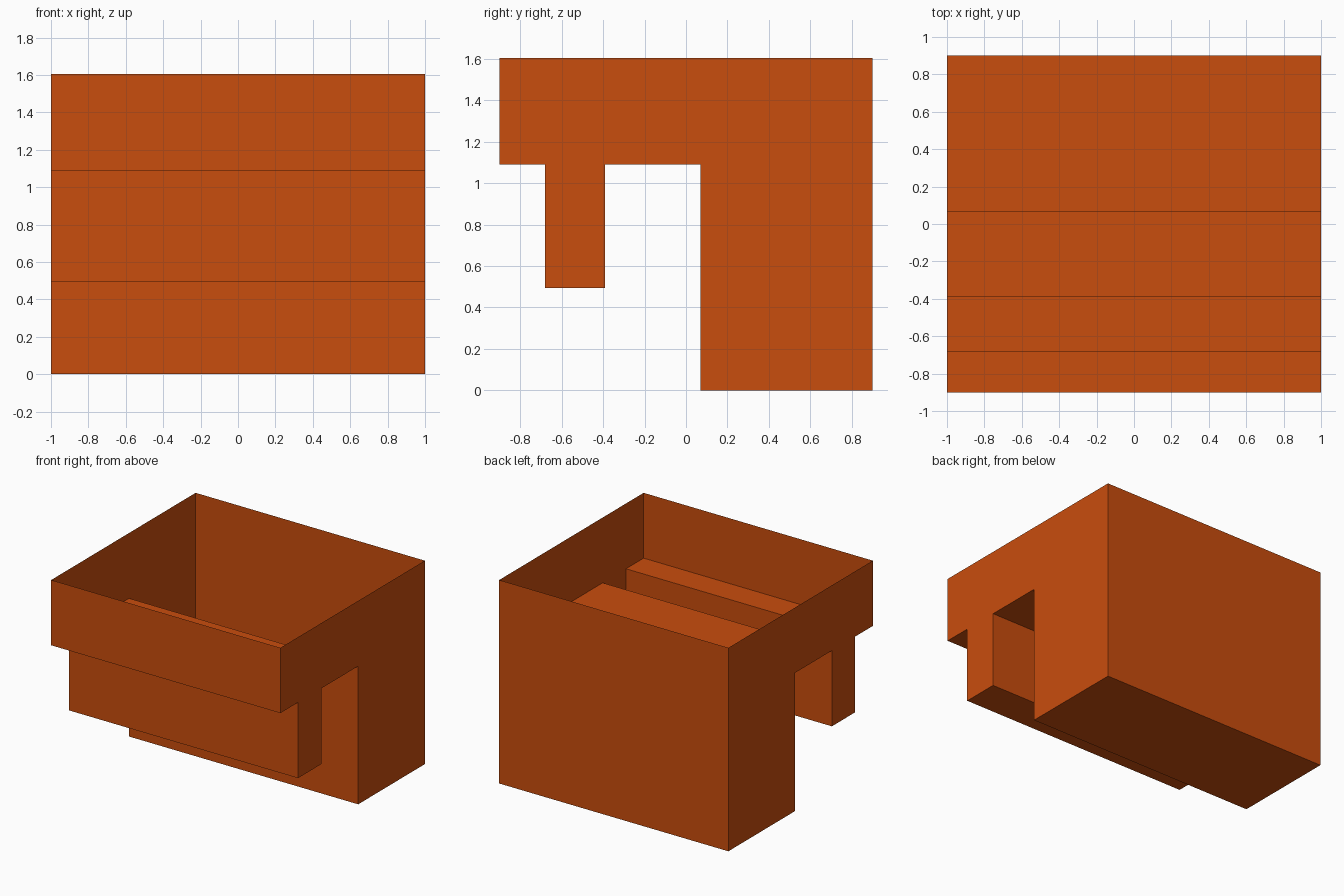
import bpy
import bmesh

if "Cube" in bpy.data.objects:
    bpy.data.objects.remove(bpy.data.objects["Cube"])

HALF_WIDTH = 1.0

# Side outline (y, z), counter-clockwise seen from +x, starting at the front rim
profile = [(-0.9, 1.605), (-0.9, 1.09), (-0.68, 1.09), (-0.68, 0.493),
           (-0.39, 0.493), (-0.39, 1.09), (0.07, 1.09), (0.07, 0.0),
           (0.9, 0.0), (0.9, 1.605)]

orange = bpy.data.materials.new("burnt orange")
orange.diffuse_color = (0.584, 0.074, 0.004, 1.0)
orange.use_nodes = True
orange.node_tree.nodes["Principled BSDF"].inputs["Base Color"].default_value = orange.diffuse_color

bm = bmesh.new()
right = [bm.verts.new((HALF_WIDTH, y, z)) for y, z in profile]
left = [bm.verts.new((-HALF_WIDTH, y, z)) for y, z in profile]

# Side walls
bm.faces.new(right)
bm.faces.new(left[::-1])

# Front, stepped floor and back as one thin sheet; the top stays open
for i in range(len(profile) - 1):
    bm.faces.new((left[i], left[i + 1], right[i + 1], right[i]))

mesh = bpy.data.meshes.new("open_stepped_tray")
bm.to_mesh(mesh)
bm.free()
mesh.materials.append(orange)
tray = bpy.data.objects.new("open_stepped_tray", mesh)
bpy.context.collection.objects.link(tray)
